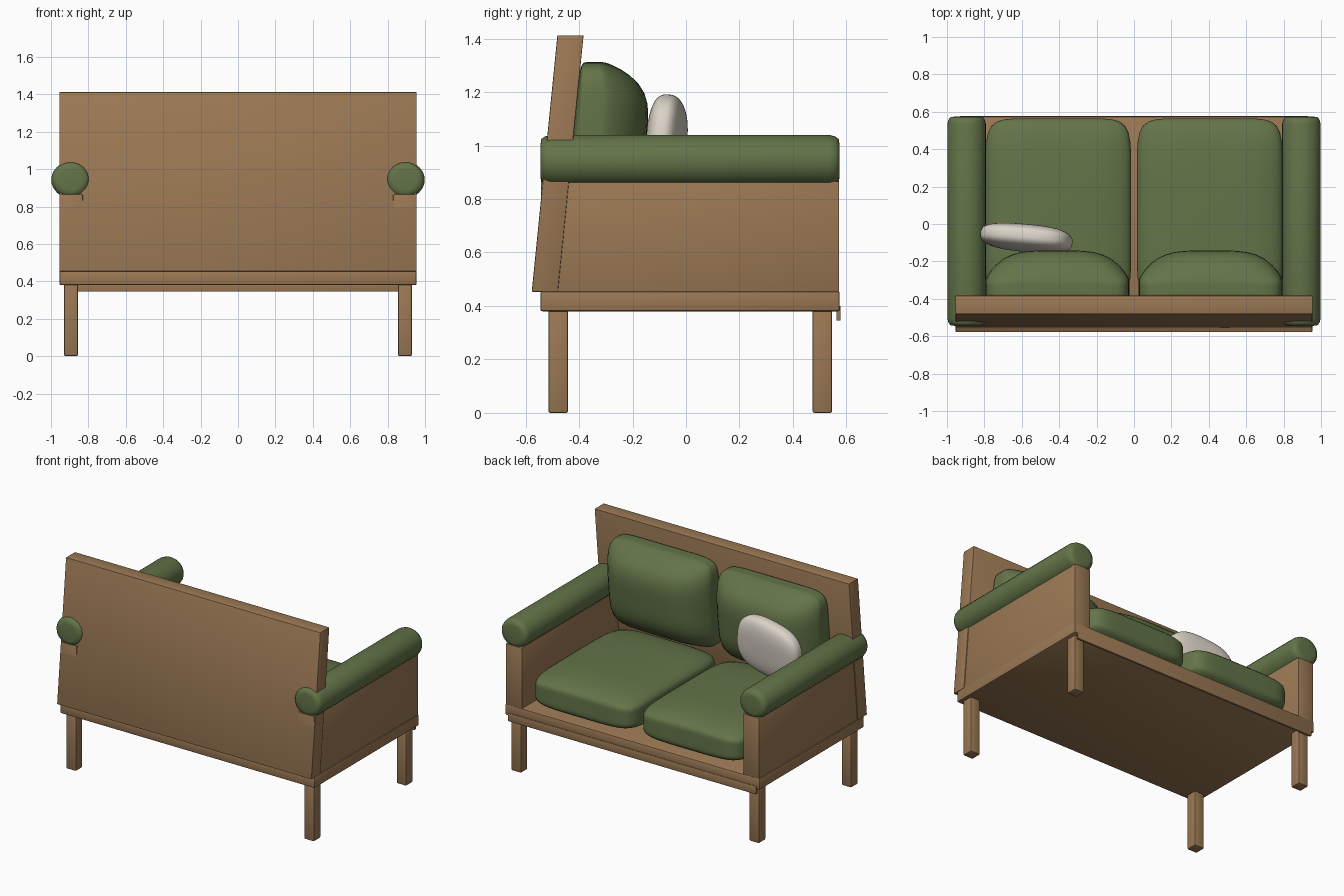
import bpy, bmesh, math
from mathutils import Matrix, Vector

if "Cube" in bpy.data.objects:
    bpy.data.objects.remove(bpy.data.objects["Cube"])


def material(name, rgb):
    m = bpy.data.materials.new(name)
    m.diffuse_color = (*rgb, 1)
    m.use_nodes = True
    m.node_tree.nodes["Principled BSDF"].inputs["Base Color"].default_value = m.diffuse_color
    return m


WOOD = material("warm wood", (0.33, 0.19, 0.09))
GREEN = material("olive green fabric", (0.125, 0.175, 0.066))
CREAM = material("cream fabric", (0.70, 0.65, 0.57))


def finish(name, bm, mat, angle=40):
    bmesh.ops.recalc_face_normals(bm, faces=bm.faces)
    mesh = bpy.data.meshes.new(name)
    bm.to_mesh(mesh)
    bm.free()
    mesh.materials.append(mat)
    ob = bpy.data.objects.new(name, mesh)
    bpy.context.collection.objects.link(ob)
    bpy.ops.object.select_all(action='DESELECT')
    ob.select_set(True)
    bpy.context.view_layer.objects.active = ob
    bpy.ops.object.shade_smooth_by_angle(angle=math.radians(angle))
    return ob


def box(name, lo, hi, mat, bevel=0.004, shear=0.0):
    """Bevelled box between two corners; shear leans it in y as z rises."""
    lo, hi = Vector(lo), Vector(hi)
    bm = bmesh.new()
    bmesh.ops.create_cube(bm, size=1)
    for v in bm.verts:
        v.co = Vector([(lo[i] + hi[i]) / 2 + v.co[i] * (hi[i] - lo[i]) for i in range(3)])
        v.co.y += shear * (v.co.z - lo.z)
    bmesh.ops.bevel(bm, geom=bm.edges[:], offset=bevel, segments=2, profile=0.5,
                    affect='EDGES')
    return finish(name, bm, mat)


def puffy(name, power, mat, place):
    """Cube grid pulled onto a unit superellipsoid, then shaped by place(u, v, w)."""
    bm = bmesh.new()
    bmesh.ops.create_cube(bm, size=2)
    bmesh.ops.subdivide_edges(bm, edges=bm.edges[:], cuts=15, use_grid_fill=True)
    for v in bm.verts:
        k = sum(abs(c) ** power for c in v.co) ** (-1 / power)
        v.co = place(*(v.co * k))
    return finish(name, bm, mat, 180)


def seat_cushion(name, x):
    # thinner towards the edges, plump in the middle
    def place(u, v, w):
        f = (1 - 0.28 * u ** 4) * (1 - 0.28 * v ** 4)
        return Vector((x + 0.39 * u, 0.075 + 0.49 * v, 0.58 + 0.13 * w * f))
    return puffy(name, 8, GREEN, place)


def back_cushion(name, x):
    # back follows the board, front bulges
    def place(u, v, w):
        f = max(0.3, (1 - 0.5 * u ** 4) * (1 - 0.6 * w ** 4))
        z = 1.005 + 0.307 * w
        back = -0.43 + 0.1 * (z - 1)
        return Vector((x + 0.385 * u, back + 0.14 * (v + 1) * f, z))
    return puffy(name, 8, GREEN, place)


def arm_roll(name, x):
    """Round bolster along y with softly rounded ends."""
    y0, y1 = -0.545, 0.575
    ends = [(0.0, 0.06), (0.004, 0.087), (0.018, 0.097), (0.04, 0.103)]
    profile = [(y0 + d, r) for d, r in ends] + [(y1 - d, r) for d, r in reversed(ends)]
    n = 32
    bm = bmesh.new()
    rings = []
    for y, r in profile:
        rings.append([bm.verts.new((x + r * math.cos(2 * math.pi * i / n), y,
                                    0.943 + 0.94 * r * math.sin(2 * math.pi * i / n)))
                      for i in range(n)])
    for a, b in zip(rings, rings[1:]):
        for i in range(n):
            j = (i + 1) % n
            bm.faces.new((a[i], a[j], b[j], b[i]))
    bm.faces.new(rings[0])
    bm.faces.new(rings[-1])
    return finish(name, bm, GREEN, 60)


# Wooden frame
box("base_platform", (-0.955, -0.545, 0.38), (0.955, 0.575, 0.455), WOOD, 0.008)
box("front_apron", (-0.93, 0.563, 0.345), (0.93, 0.578, 0.40), WOOD, 0.002)

# Backrest board, leaning with height
box("backrest_board", (-0.955, -0.577, 0.453), (0.955, -0.479, 1.412), WOOD, 0.004, 0.1)

for side, s in (("left", -1), ("right", 1)):
    # Legs
    for end, y in (("back", -0.478), ("front", 0.51)):
        box(f"{side}_{end}_leg", (s * 0.893 - 0.037, y - 0.037, 0),
            (s * 0.893 + 0.037, y + 0.037, 0.39), WOOD, 0.008)
    # Arm panel and bolster
    box(f"{side}_arm_panel", (s * 0.89 - 0.06, -0.543, 0.45),
        (s * 0.89 + 0.06, 0.573, 0.866), WOOD)
    arm_roll(f"{side}_arm_roll", s * 0.895)
    # Seat and back cushions
    seat_cushion(f"{side}_seat_cushion", s * 0.405)
    back_cushion(f"{side}_back_cushion", s * 0.41)

# Loose pillow against the left back cushion
turn = (Matrix.Rotation(math.radians(-5), 3, 'Z') @ Matrix.Rotation(math.radians(-8), 3, 'Y')
        @ Matrix.Rotation(math.radians(-5), 3, 'X'))
puffy("throw_pillow", 2.8, CREAM,
      lambda u, v, w: turn @ Vector((0.245 * u, 0.07 * v, 0.19 * w)) + Vector((-0.575, -0.075, 0.995)))
